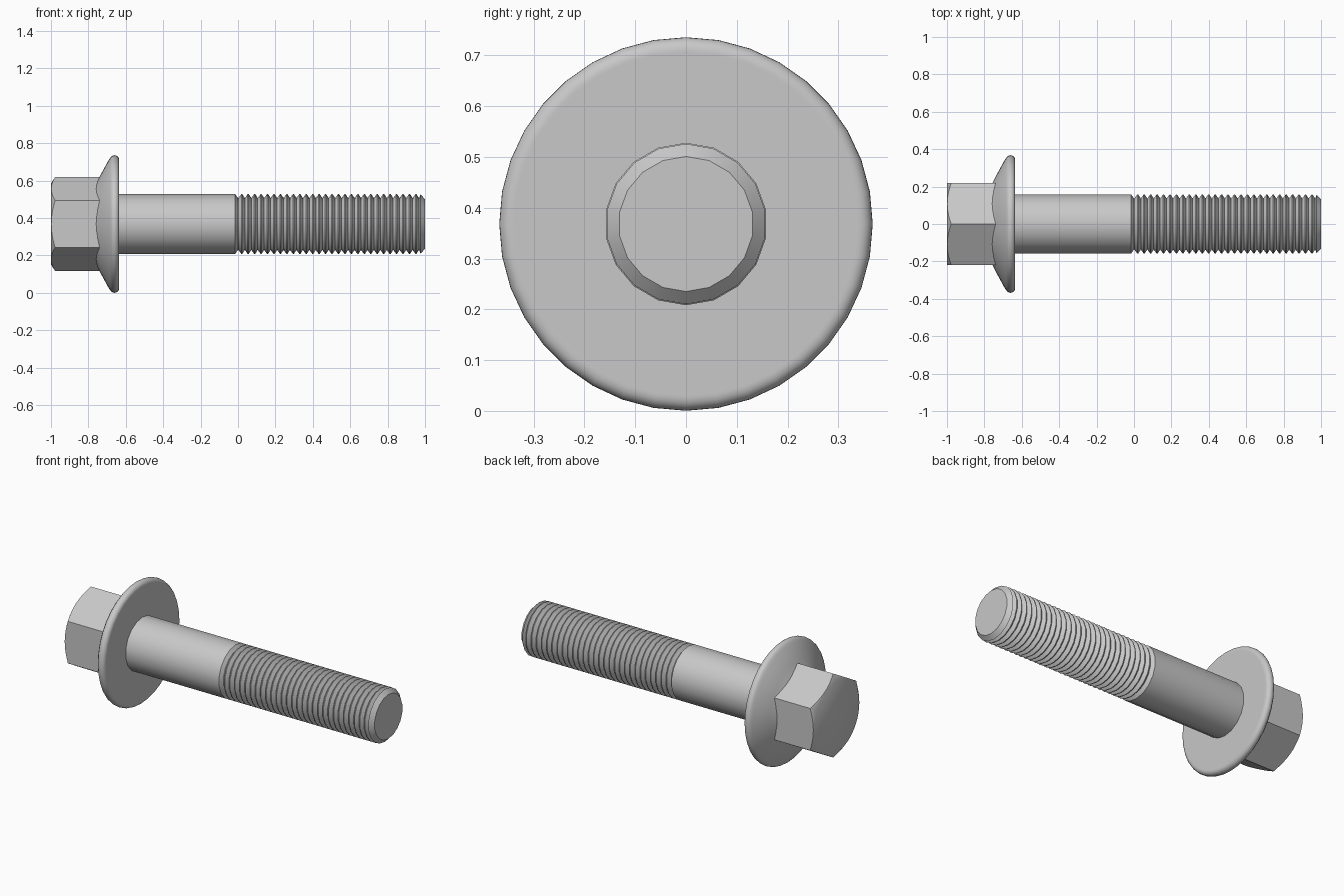
import bpy
import bmesh
from math import sin, cos, pi, radians

AXIS_Z = 0.368      # height of the bolt axis
PITCH = 0.0345      # thread spacing

cube = bpy.data.objects.get("Cube")
if cube:
    bpy.data.objects.remove(cube, do_unlink=True)

steel = bpy.data.materials.new("grey steel")
steel.use_nodes = True
steel.diffuse_color = (0.58, 0.58, 0.58, 1)
steel.node_tree.nodes["Principled BSDF"].inputs["Base Color"].default_value = steel.diffuse_color


def lathe(name, profile, sides):
    """Revolve (x, radius) points about the bolt axis and cap both ends."""
    bm = bmesh.new()
    rings = []
    for x, r in profile:
        angles = [2 * pi * i / sides for i in range(sides)]
        rings.append([bm.verts.new((x, r * sin(a), r * cos(a))) for a in angles])
    for a, b in zip(rings, rings[1:]):
        for i in range(sides):
            j = (i + 1) % sides
            bm.faces.new((a[i], a[j], b[j], b[i]))
    bm.faces.new(rings[0])
    bm.faces.new(rings[-1])
    bmesh.ops.recalc_face_normals(bm, faces=bm.faces)
    mesh = bpy.data.meshes.new(name)
    bm.to_mesh(mesh)
    bm.free()
    mesh.materials.append(steel)
    obj = bpy.data.objects.new(name, mesh)
    obj.location.z = AXIS_Z
    bpy.context.collection.objects.link(obj)
    return obj


def select_only(obj):
    bpy.ops.object.select_all(action='DESELECT')
    obj.select_set(True)
    bpy.context.view_layer.objects.active = obj


def smooth(obj):
    select_only(obj)
    bpy.ops.object.shade_smooth_by_angle(angle=radians(35))


# Hexagonal head, its outer corners trimmed by a cone
head = lathe("hex_head", [(-1.03, 0.252), (-0.67, 0.252)], 6)
cutter = lathe("head_chamfer_cutter", [(-1, 0.216), (-0.96, 0.28), (-0.6, 0.28)], 72)
cutter.hide_render = True
trim = head.modifiers.new("chamfer", 'BOOLEAN')
trim.operation = 'INTERSECT'
trim.solver = 'EXACT'
trim.object = cutter
select_only(head)
bpy.ops.object.modifier_apply(modifier=trim.name)
bpy.data.objects.remove(cutter, do_unlink=True)
smooth(head)

# Flange: sloping washer face with a rounded rim
RIM = 0.025
profile = [(-0.77, 0.2), (-0.752, 0.228), (-0.735, 0.262), (-0.69, 0.345)]
for k in range(9):
    a = radians(152 - k * 19)
    profile.append((-0.66 + RIM * cos(a), 0.343 + RIM * sin(a)))
profile += [(-0.635, 0.338), (-0.635, 0.15)]
smooth(lathe("flange", profile, 36))

# Plain shank
smooth(lathe("shank", [(-0.65, 0.16), (-0.015, 0.16), (0, 0.139)], 18))

# Threaded end: repeated V ridges, then a chamfered tip
thread = [(-0.005, 0.139)]
x = 0.002
while x + PITCH < 0.975:
    thread += [(x, 0.139), (x + PITCH * 0.45, 0.16), (x + PITCH * 0.6, 0.16)]
    x += PITCH
thread += [(x, 0.139), (0.976, 0.158), (1, 0.133)]
smooth(lathe("thread", thread, 18))
